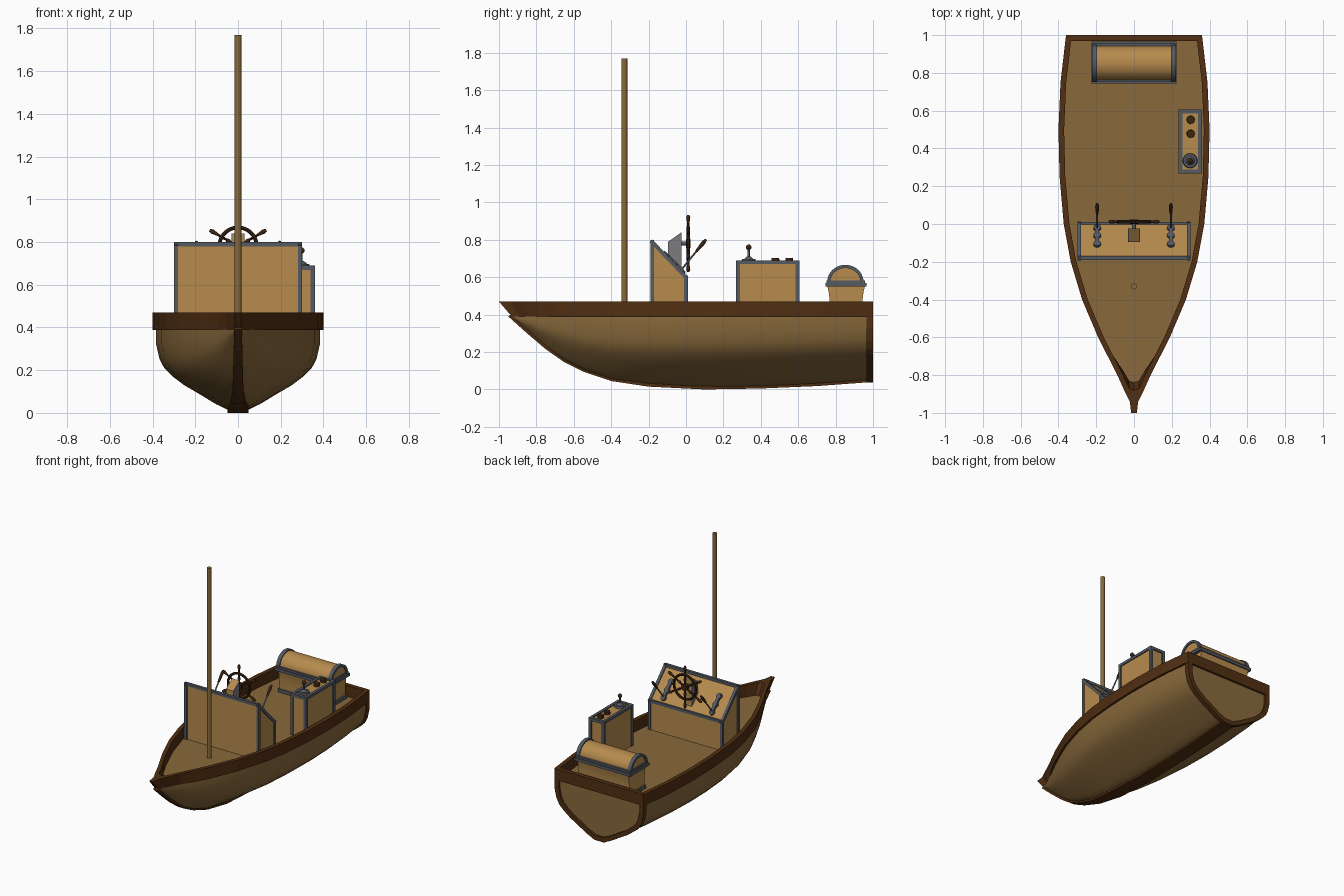
import bpy, bmesh, math
from mathutils import Vector, Matrix

if "Cube" in bpy.data.objects:
    bpy.data.objects.remove(bpy.data.objects["Cube"])

def material(name, rgb):
    m = bpy.data.materials.new(name)
    m.diffuse_color = (*rgb, 1)
    m.use_nodes = True
    m.node_tree.nodes["Principled BSDF"].inputs["Base Color"].default_value = m.diffuse_color
    return m

WOOD = material("hull wood", (.25, .143, .045))
PANEL = material("light panel wood", (.47, .258, .075))
TRIM = material("dark trim wood", (.082, .028, .006))
METAL = material("dark metal", (.09, .102, .122))
HANDLE = material("handle brown", (.045, .019, .007))
GREY = material("light grey", (.2, .2, .2))

def loft(bm, rings, closed=False):
    vs = [[bm.verts.new(p) for p in r] for r in rings]
    n = len(vs[0])
    for i in range(len(vs) - (0 if closed else 1)):
        a, b = vs[i], vs[(i + 1) % len(vs)]
        for j in range(n):
            k = (j + 1) % n
            bm.faces.new((a[j], a[k], b[k], b[j]))
    if not closed:
        bm.faces.new(vs[0])
        bm.faces.new(vs[-1])

def prism(bm, poly, x0, x1):
    loft(bm, [[(x, y, z) for y, z in poly] for x in (x0, x1)])

def box(bm, x0, x1, y0, y1, z0, z1):
    prism(bm, [(y0, z0), (y1, z0), (y1, z1), (y0, z1)], x0, x1)

def cyl(bm, a, b, r1, r2=None, seg=16):
    a, b = Vector(a), Vector(b)
    d = b - a
    mat = Matrix.Translation((a + b) / 2) @ d.to_track_quat('Z', 'Y').to_matrix().to_4x4()
    bmesh.ops.create_cone(bm, cap_ends=True, segments=seg, radius1=r1,
                          radius2=r1 if r2 is None else r2, depth=d.length, matrix=mat)

def bar(bm, a, b, t=.01):
    # square bar with half thickness t, run on past its ends to close corners
    a, b = Vector(a), Vector(b)
    d = (b - a).normalized()
    u = Vector((1, 0, 0)) if abs(d.x) < .9 else Vector((0, 1, 0))
    v = d.cross(u)
    sq = [u * t + v * t, -u * t + v * t, -u * t - v * t, u * t - v * t]
    loft(bm, [[p + s for s in sq] for p in (a - d * t, b + d * t)])

def finish(name, bm, mat, smooth=None):
    bmesh.ops.recalc_face_normals(bm, faces=bm.faces)
    me = bpy.data.meshes.new(name)
    bm.to_mesh(me)
    bm.free()
    me.materials.append(mat)
    ob = bpy.data.objects.new(name, me)
    bpy.context.collection.objects.link(ob)
    if smooth:
        bpy.ops.object.select_all(action='DESELECT')
        ob.select_set(True)
        bpy.context.view_layer.objects.active = ob
        bpy.ops.object.shade_smooth_by_angle(angle=math.radians(smooth))
    return ob

def lerp(table, y):
    for (a, p), (b, q) in zip(table, table[1:]):
        if y <= b:
            return p + (q - p) * max(0, (y - a) / (b - a))
    return table[-1][1]

BEAM = [(-1, .015), (-.94, .022), (-.88, .052), (-.8, .088), (-.6, .19), (-.4, .275), (-.2, .335),
        (0, .372), (.25, .394), (.5, .4), (.75, .389), (1, .36)]
KEEL = [(-.95, .39), (-.85, .30), (-.75, .215), (-.65, .145), (-.55, .095), (-.4, .045), (-.2, .015),
        (.1, 0), (.4, .005), (.7, .018), (1, .04)]
SECTION = [(.1, 0), (.28, .085), (.47, .2), (.65, .305), (.8, .42), (.9, .52), (.96, .64), (1, .82), (1, 1)]
DECK, RAIL = .39, .47

def half_section(y, grow=0.0):
    w, z0 = lerp(BEAM, y) - .014 + grow, lerp(KEEL, y) + .008 - grow
    return [(w * s, z0 + (DECK - z0) * t) for s, t in SECTION]

def full_section(y, grow=0.0):
    h = half_section(y, grow)
    return [(-x, z) for x, z in reversed(h)] + h

# hull with deck on top
bm = bmesh.new()
ys = [-.93, -.87, -.8, -.72, -.65, -.55, -.4, -.2, 0, .2, .4, .6, .8, .985]
loft(bm, [[(x, y, z) for x, z in full_section(y)] for y in ys])
finish("hull", bm, WOOD, 40)

# gunwale rail, raked at the bow
bm = bmesh.new()
for s in (1, -1):
    rings = []
    for y in [-1, -.94, -.881, -.87, -.8, -.7, -.6, -.5, -.4, -.3, -.2, -.1, 0, .12, .25, .5, .75, 1]:
        w = lerp(BEAM, y)
        i = w - .03 if y > -.88 else 0
        yb = y + .07 * max(0, (-y - .7) / .3)
        rings.append([(s * w, y, RAIL), (s * w, yb, DECK - .002), (s * i, yb, DECK - .002), (s * i, y, RAIL)])
    loft(bm, rings)
box(bm, -.36, .36, .968, 1, DECK - .002, RAIL)
finish("gunwale_rail", bm, TRIM)

# keel and stem strip
bm = bmesh.new()
rings = []
for y, z in KEEL:
    w = lerp([(-.95, .018), (-.5, .027), (-.2, .05), (1, .05)], y)
    d = .03 if y < -.5 else 0
    rings.append([(-w, y, z), (w, y, z), (w, y + d, z + .025), (-w, y + d, z + .025)])
loft(bm, rings)
finish("keel", bm, TRIM, 30)

# border around the transom
bm = bmesh.new()
outer, inner = full_section(1, .012), full_section(1, -.022)
loft(bm, [[(a, .965, b), (a, 1, b), (c, 1, d), (c, .965, d)] for (a, b), (c, d) in zip(outer, inner)])
finish("transom_border", bm, TRIM)

# mast
bm = bmesh.new()
cyl(bm, (0, -.33, DECK), (0, -.33, 1.77), .016)
finish("mast", bm, WOOD, 40)

# helm console
bm = bmesh.new()
prism(bm, [(-.183, DECK), (-.183, .79), (.003, .603), (.003, DECK)], -.293, .293)
finish("helm_console", bm, PANEL)
bm = bmesh.new()
for x in (-.29, .29):
    bar(bm, (x, -.18, DECK), (x, -.18, .79))
    bar(bm, (x, -.18, .787), (x, 0, .6))
    bar(bm, (x, 0, DECK), (x, 0, .6))
for y, z in ((-.18, .79), (0, .6)):
    bar(bm, (-.29, y, z), (.29, y, z))
finish("helm_console_frame", bm, METAL)

# wheel bracket: light front and top between grey cheeks
bm = bmesh.new()
cheek = [(-.095, .69), (-.095, .79), (-.025, .84), (-.025, .62)]
prism(bm, cheek, -.026, .026)
finish("wheel_bracket", bm, PANEL)
bm = bmesh.new()
for s in (1, -1):
    prism(bm, cheek, s * .026, s * .031)
finish("wheel_bracket_cheeks", bm, GREY)

# steering wheel
bm = bmesh.new()
C = Vector((0, .012, .78))
rings = []
for i in range(36):
    a = math.tau * i / 36
    d = Vector((math.cos(a), 0, math.sin(a)))
    rings.append([C + d * (.088 + .009 * math.cos(t)) + Vector((0, .009 * math.sin(t), 0))
                  for t in (math.tau * k / 8 for k in range(8))])
loft(bm, rings, True)
for i in range(6):
    a = math.radians(30 + 60 * i)
    d = Vector((math.cos(a), 0, math.sin(a)))
    cyl(bm, C, C + d * .12, .006, seg=8)
    cyl(bm, C + d * .108, C + d * .138, .006, .011, 10)
    cyl(bm, C + d * .138, C + d * .153, .011, .006, 10)
    cyl(bm, C + d * .045, C + d * .06, .009, seg=10)
cyl(bm, C - Vector((0, .012, 0)), C + Vector((0, .012, 0)), .024)
finish("steering_wheel", bm, HANDLE, 40)
bm = bmesh.new()
cyl(bm, (0, -.03, .78), (0, .01, .78), .01)
finish("wheel_axle", bm, METAL, 40)

# console levers
plates, rods, grips = bmesh.new(), bmesh.new(), bmesh.new()
n = Vector((0, .7, .7))
for x in (-.195, .195):
    for y in (-.11, -.065, -.025):
        p = Vector((x, y, .607 - y))
        cyl(plates, p, p + n * .014, .02)
    bar(plates, (x, -.11, .724), (x, -.025, .639), .011)
    cyl(rods, (x, -.025, .64), (x, .065, .75), .005, seg=8)
    cyl(grips, (x, .055, .738), (x, .09, .781), .007, .011, 10)
    cyl(grips, (x, .09, .781), (x, .107, .802), .011, .007, 10)
finish("lever_plates", plates, METAL, 40)
finish("lever_rods", rods, GREY, 40)
finish("lever_grips", grips, HANDLE, 40)

# side control box
bm = bmesh.new()
box(bm, .243, .352, .275, .597, DECK, .683)
finish("control_box", bm, PANEL)
bm = bmesh.new()
for x in (.246, .35):
    for y in (.278, .596):
        bar(bm, (x, y, DECK), (x, y, .68))
    bar(bm, (x, .278, .68), (x, .596, .68))
for y in (.278, .596):
    bar(bm, (.246, y, .68), (.35, y, .68))
finish("control_box_frame", bm, METAL)
bm = bmesh.new()
cyl(bm, (.297, .335, .68), (.297, .335, .697), .04, .036, 24)
cyl(bm, (.297, .335, .697), (.297, .335, .712), .024, .01)
cyl(bm, (.297, .335, .70), (.297, .335, .76), .006)
finish("throttle_base", bm, METAL, 40)
bm = bmesh.new()
bmesh.ops.create_uvsphere(bm, u_segments=16, v_segments=10, radius=.015,
                          matrix=Matrix.Translation((.297, .335, .76)))
for y in (.478, .552):
    cyl(bm, (.3, y, .68), (.3, y, .704), .022, .02)
finish("control_knobs", bm, HANDLE, 40)

# stern chest
bm = bmesh.new()
prism(bm, [(.772, DECK), (.768, .48), (.763, .52), (.755, .555),
           (.957, .555), (.949, .52), (.944, .48), (.94, DECK)], -.205, .205)
arch = [(math.cos(math.pi * i / 20), math.sin(math.pi * i / 20)) for i in range(21)]
prism(bm, [(.852 + .09 * c, .575 + .083 * s) for c, s in arch], -.212, .212)
finish("stern_chest", bm, PANEL, 30)
bm = bmesh.new()
box(bm, -.226, .226, .745, .965, .55, .57)
box(bm, -.218, .218, .752, .957, .57, .583)
box(bm, -.215, .215, .765, .948, DECK, .415)
for s in (1, -1):
    loft(bm, [[(s * x, .852 + r * c, .575 + (r - .006) * q) for x, r in
               ((.195, .097), (.222, .097), (.222, .08), (.195, .08))] for c, q in arch])
finish("stern_chest_bands", bm, METAL, 30)
